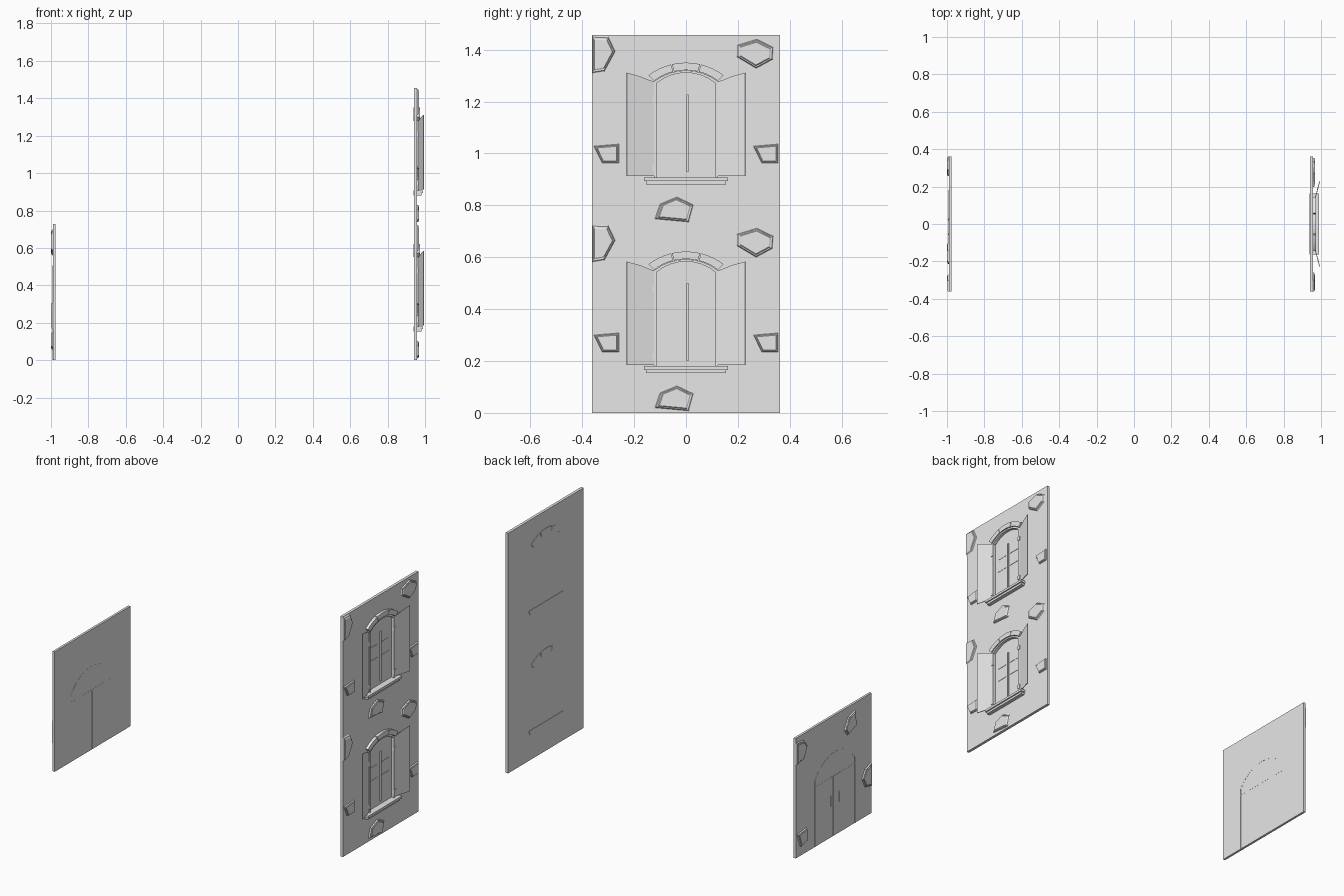
import bpy, bmesh, math
from mathutils import Vector

if "Cube" in bpy.data.objects:
    bpy.data.objects.remove(bpy.data.objects["Cube"])

grey = bpy.data.materials.new("plaster grey")
grey.diffuse_color = (0.8, 0.8, 0.8, 1)
grey.use_nodes = True
grey.node_tree.nodes["Principled BSDF"].inputs["Base Color"].default_value = grey.diffuse_color


def finish(name, bm):
    bmesh.ops.recalc_face_normals(bm, faces=bm.faces)
    me = bpy.data.meshes.new(name)
    bm.to_mesh(me)
    bm.free()
    me.materials.append(grey)
    ob = bpy.data.objects.new(name, me)
    bpy.context.collection.objects.link(ob)
    return ob


def prism(name, pts, x0, x1, inset=1.0):
    """Outline in (y, z) pushed from x0 to x1; the far end is scaled by inset."""
    bm = bmesh.new()
    cy = sum(p[0] for p in pts) / len(pts)
    cz = sum(p[1] for p in pts) / len(pts)
    a = [bm.verts.new((x0, y, z)) for y, z in pts]
    b = [bm.verts.new((x1, cy + (y - cy) * inset, cz + (z - cz) * inset)) for y, z in pts]
    n = len(pts)
    bm.faces.new(a)
    bm.faces.new(b)
    for i in range(n):
        j = (i + 1) % n
        bm.faces.new((a[i], a[j], b[j], b[i]))
    return finish(name, bm)


def box(name, x0, x1, y0, y1, z0, z1):
    return prism(name, [(y0, z0), (y1, z0), (y1, z1), (y0, z1)], x0, x1)


def arc(cy, half, spring, rise, n=8, t0=-1, t1=1):
    """Points along a shallow circular arch between fractions t0 and t1."""
    r = (half * half + rise * rise) / (2 * rise)
    amax = math.asin(half / r)
    out = []
    for i in range(n + 1):
        a = amax * (t0 + (t1 - t0) * i / n)
        out.append((cy + r * math.sin(a), spring + rise - r + r * math.cos(a)))
    return out


def stone(name, pts, wall_x, side, depth):
    prism(name, pts, wall_x - side * 0.003, wall_x + side * depth * 0.7, 0.93)
    prism(name + "_face", pts, wall_x, wall_x + side * depth, 0.78)


BACK, WALL, PANE = 0.94, 0.957, 0.95

# tall wall with two window recesses
wall = box("window_wall", BACK, WALL, -0.362, 0.362, 0, 1.456)
for z in (0, 0.728):
    outline = [(0.122, z + 0.18), (-0.122, z + 0.18)] + arc(0, 0.122, z + 0.55, 0.042)
    cutter = prism("recess_cutter", outline, PANE, 1.1)
    mod = wall.modifiers.new("recess", "BOOLEAN")
    mod.object = cutter
    mod.solver = "EXACT"
    bpy.context.view_layer.objects.active = wall
    bpy.ops.object.modifier_apply(modifier=mod.name)
    bpy.data.objects.remove(cutter)

STONES = [
    [(-.362, .725), (-.3, .722), (-.273, .665), (-.315, .588), (-.362, .58)],
    [(.195, .688), (.273, .712), (.338, .68), (.335, .635), (.27, .6), (.195, .645)],
    [(-.355, .3), (-.258, .308), (-.258, .235), (-.323, .235)],
    [(.26, .3), (.355, .308), (.355, .235), (.292, .235)],
    [(-.12, .02), (-.1, .077), (-.035, .104), (.03, .073), (.012, .008)],
]

for z in (0, 0.728):
    # sill slab with a thinner lip below
    box("window_sill", 0.937, 0.988, -0.162, 0.162, z + 0.166, z + 0.18)
    box("sill_lip", 0.937, 0.98, -0.155, 0.155, z + 0.153, z + 0.166)
    # arch of wedge bricks
    cuts = (-1, -0.36, 0.36, 1)
    for t0, t1 in zip(cuts, cuts[1:]):
        g = 0.012
        low = arc(0, 0.124, z + 0.551, 0.042, 4, t0 + g, t1 - g)
        high = arc(0, 0.146, z + 0.572, 0.05, 4, t0 + g, t1 - g)
        prism("arch_brick", low + high[::-1], 0.937, 0.974)
    # thin frame inside the opening
    inner = arc(0, 0.113, z + 0.543, 0.04)
    outer = arc(0, 0.123, z + 0.55, 0.042)
    prism("frame_head", inner + outer[::-1], PANE, 0.968)
    for s in (-1, 1):
        a, b = sorted((s * 0.113, s * 0.123))
        box("frame_jamb", PANE, 0.968, a, b, z + 0.18, z + 0.55)
        # hinges
        for h in (0.205, 0.465):
            a, b = sorted((s * 0.112, s * 0.13))
            box("hinge", WALL, 0.971, a, b, z + h, z + h + 0.025)
        # glazing bars
        for h in (0.35, 0.43):
            a, b = sorted((s * 0.02, s * 0.09))
            box("glazing_bar", PANE, 0.952, a, b, z + h, z + h + 0.003)
        # open shutter leaf, swung slightly off the wall
        bm = bmesh.new()
        d = Vector((0.105, 0.028)).normalized()
        off = Vector((d.y, d.x)) * 0.004
        rows = []
        for k in (-0.5, 0.5):
            row = []
            for y, x, h in ((.124, .965, .185), (.228, .993, .185), (.228, .993, .583),
                            (.18, .98, .57), (.124, .965, .548)):
                row.append(bm.verts.new((x + k * off.y, s * (y - k * off.x), z + h)))
            rows.append(row)
        bm.faces.new(rows[0])
        bm.faces.new(rows[1])
        for i in range(5):
            j = (i + 1) % 5
            bm.faces.new((rows[0][i], rows[0][j], rows[1][j], rows[1][i]))
        finish("shutter", bm)
    # central window post
    box("window_post", PANE, 0.958, 0.001, 0.009, z + 0.2, z + 0.5)
    for pts in STONES:
        stone("wall_stone", [(y, h + z) for y, h in pts], WALL, 1, 0.01)

# short wall with the double door, facing the other way
FRONT, REAR = -0.99, -0.976
box("door_wall", FRONT, REAR, -0.362, 0.362, 0, 0.728)
P0, P1 = FRONT - 0.001, REAR + 0.0006
for y in (-0.207, 0.177):
    box("door_jamb", P0, P1, y - 0.004, y + 0.004, 0, 0.4)
prism("door_arch", arc(-0.015, 0.188, 0.4, 0.1, 10)
      + arc(-0.015, 0.196, 0.4, 0.107, 10)[::-1], P0, P1)
for y in (-0.03, 0.0):
    box("door_stile", P0, P1, y - 0.003, y + 0.003, 0, 0.36)
box("door_transom", P0, P1, -0.203, 0.173, 0.357, 0.363)
for y in (-0.055, 0.025):
    box("door_handle", FRONT - 0.004, FRONT, y - 0.005, y + 0.005, 0.19, 0.25)

DOOR_STONES = [
    [(.362, .7), (.29, .69), (.255, .65), (.29, .575), (.362, .565)],
    [(-.1, .6), (-.14, .67), (-.205, .685), (-.215, .59), (-.13, .56)],
    [(-.362, .31), (-.3, .29), (-.27, .24), (-.3, .18), (-.362, .165)],
    [(.35, .14), (.26, .15), (.255, .07), (.32, .055)],
]
for pts in DOOR_STONES:
    stone("door_wall_stone", pts, FRONT, -1, 0.01)
